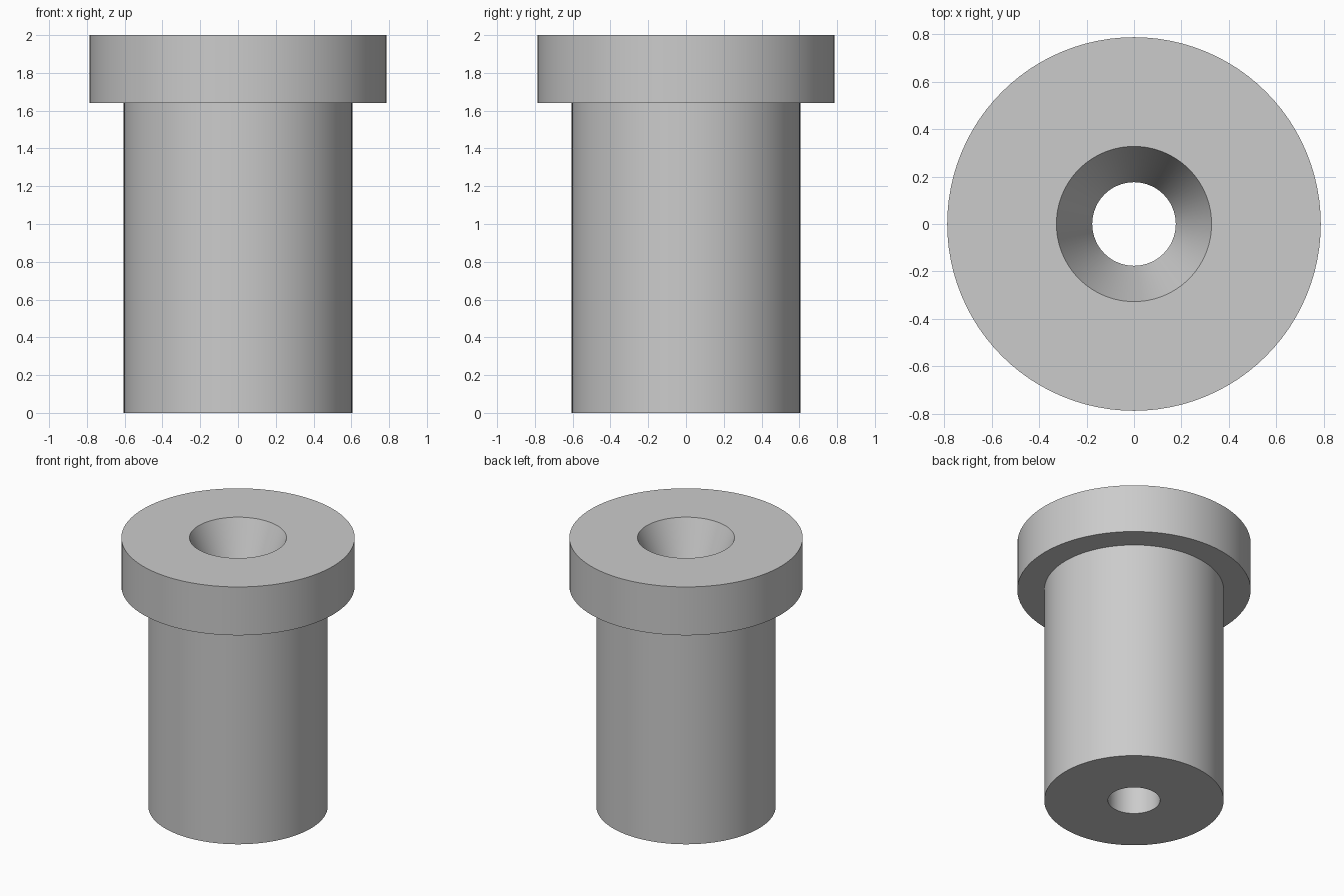
import bpy
import bmesh
import math

SIDES = 96
HEIGHT = 2.0
HEAD_BASE = 1.64
HEAD_R, SHANK_R = 0.787, 0.605
MOUTH_R, BORE_R = 0.327, 0.176

cube = bpy.data.objects.get("Cube")
if cube:
    bpy.data.objects.remove(cube, do_unlink=True)

# Single plain grey material
grey = bpy.data.materials.new("plain_grey")
grey.use_nodes = True
colour = (0.6, 0.6, 0.6, 1.0)
grey.diffuse_color = colour
grey.node_tree.nodes["Principled BSDF"].inputs["Base Color"].default_value = colour


def lathe(name, profile):
    """Revolve a closed (radius, height) profile around the z axis."""
    bm = bmesh.new()
    rings = []
    for r, z in profile:
        rings.append([bm.verts.new((r * math.cos(math.tau * i / SIDES),
                                    r * math.sin(math.tau * i / SIDES), z))
                      for i in range(SIDES)])
    for k, ring in enumerate(rings):
        above = rings[(k + 1) % len(rings)]
        for i in range(SIDES):
            j = (i + 1) % SIDES
            bm.faces.new((ring[i], ring[j], above[j], above[i]))
    bmesh.ops.recalc_face_normals(bm, faces=bm.faces)
    mesh = bpy.data.meshes.new(name)
    bm.to_mesh(mesh)
    bm.free()
    mesh.materials.append(grey)
    obj = bpy.data.objects.new(name, mesh)
    bpy.context.collection.objects.link(obj)
    bpy.ops.object.select_all(action='DESELECT')
    obj.select_set(True)
    bpy.context.view_layer.objects.active = obj
    bpy.ops.object.shade_smooth_by_angle(angle=math.radians(20))
    return obj


# Flanged sleeve: shank, wide head, funnel mouth and straight through bore
lathe("flanged_bushing", [
    (BORE_R, 0), (SHANK_R, 0),
    (SHANK_R, HEAD_BASE), (HEAD_R, HEAD_BASE),
    (HEAD_R, HEIGHT), (MOUTH_R, HEIGHT),
    (BORE_R, HEAD_BASE),
])
